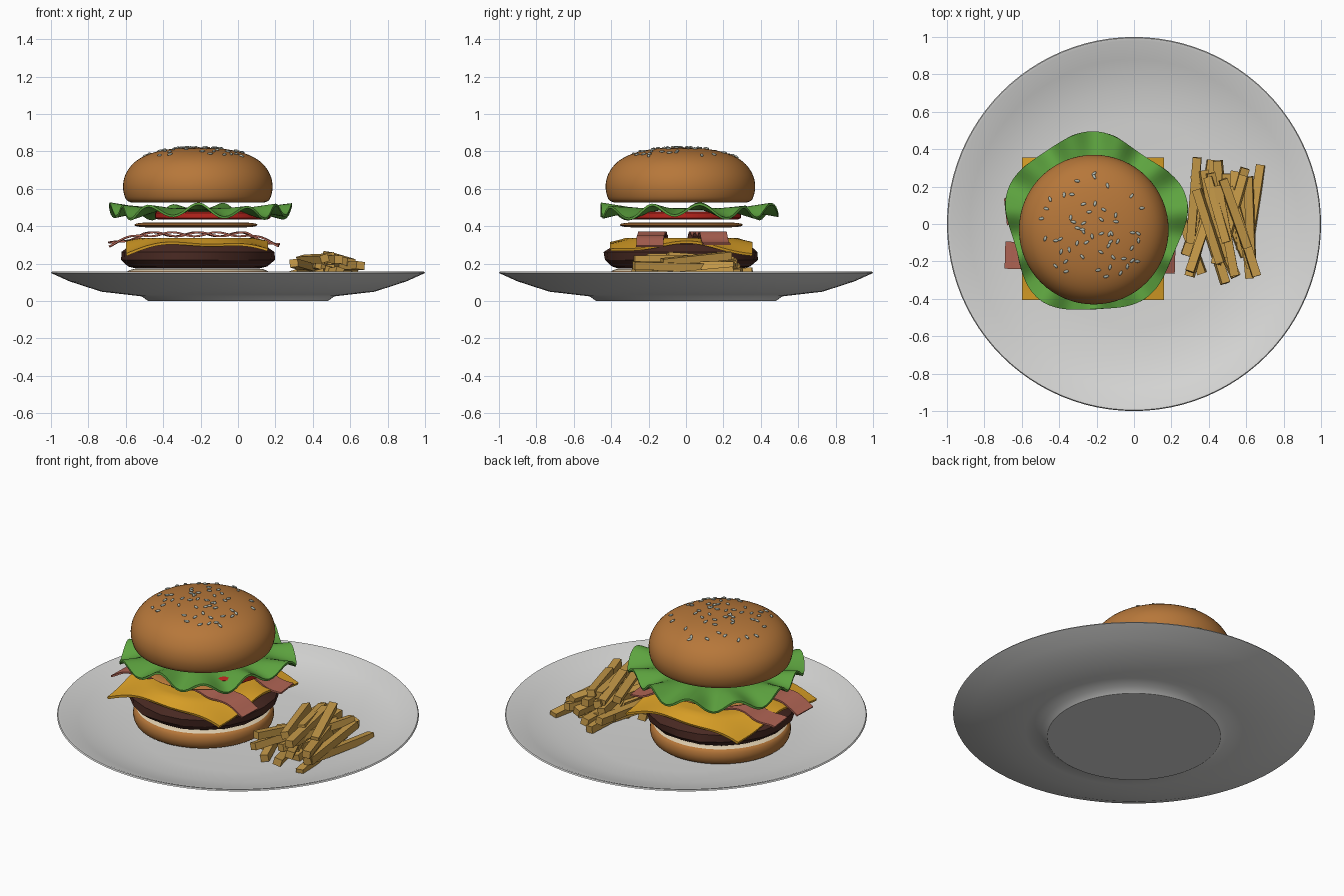
import bpy, bmesh, math, random
from mathutils import Matrix, Vector

random.seed(4)
cube = bpy.data.objects.get("Cube")
if cube:
    bpy.data.objects.remove(cube, do_unlink=True)


def material(name, r, g, b):
    m = bpy.data.materials.new(name)
    m.use_nodes = True
    m.diffuse_color = (r, g, b, 1)
    m.node_tree.nodes["Principled BSDF"].inputs["Base Color"].default_value = (r, g, b, 1)
    return m


CERAMIC = material("white_ceramic", .68, .68, .67)
CRUST = material("golden_crust", .47, .185, .042)
CRUMB = material("cream_crumb", .72, .6, .42)
MEAT = material("dark_meat", .065, .022, .016)
CHEESE = material("yellow_cheese", .72, .36, .02)
BACON = material("pink_bacon", .44, .13, .09)
TOMATO = material("red_tomato", .48, .018, .012)
LEAF = material("green_leaf", .11, .37, .05)
SEED = material("pale_seed", .45, .49, .43)
POTATO = material("fried_potato", .56, .32, .065)

CX, CY = -.215, -.025


def finish(name, bm, mats, loc=(0, 0, 0), angle=35):
    """Turn a bmesh into a named object; angle None keeps it flat."""
    bmesh.ops.recalc_face_normals(bm, faces=bm.faces)
    mesh = bpy.data.meshes.new(name)
    bm.to_mesh(mesh)
    bm.free()
    for m in mats:
        mesh.materials.append(m)
    ob = bpy.data.objects.new(name, mesh)
    ob.location = loc
    bpy.context.collection.objects.link(ob)
    if angle:
        bpy.ops.object.select_all(action='DESELECT')
        ob.select_set(True)
        bpy.context.view_layer.objects.active = ob
        bpy.ops.object.shade_smooth_by_angle(angle=math.radians(angle))
    return ob


def lathe(profile, sides, closed=False):
    """Revolve (radius, height) points around z."""
    bm = bmesh.new()
    rings = []
    for r, z in profile:
        rings.append([bm.verts.new((r * math.cos(math.tau * i / sides),
                                    r * math.sin(math.tau * i / sides), z)) for i in range(sides)])
    pairs = list(zip(rings, rings[1:]))
    if closed:
        pairs.append((rings[-1], rings[0]))
    for a, b in pairs:
        for i in range(sides):
            j = (i + 1) % sides
            bm.faces.new((a[i], a[j], b[j], b[i]))
    bmesh.ops.remove_doubles(bm, verts=bm.verts, dist=1e-5)
    return bm


def smoothed(points, steps=4):
    """Catmull-Rom interpolation of a profile."""
    pts = [Vector(p) for p in points]
    pts = [pts[0]] + pts + [pts[-1]]
    out = []
    for a, b, c, d in zip(pts, pts[1:], pts[2:], pts[3:]):
        for k in range(steps):
            t = k / steps
            out.append(.5 * (2 * b + (c - a) * t + (2 * a - 5 * b + 4 * c - d) * t * t
                             + (3 * b - a - 3 * c + d) * t ** 3))
    return out + [pts[-1]]


def thicken(bm, thickness):
    bmesh.ops.recalc_face_normals(bm, faces=bm.faces)
    bmesh.ops.solidify(bm, geom=bm.faces[:], thickness=thickness)


# plate with a stepped foot
plate = [(0, 0), (.48, 0), (.515, .025), (.6, .035), (.73, .05), (.9, .105), (1, .15),
         (.995, .157), (.98, .155), (.88, .115), (.72, .075), (.55, .06), (0, .058)]
finish("plate", lathe(plate, 96), [CERAMIC])

# bottom bun with a cream cut face
bun = smoothed([(.34, .06), (.375, .075), (.39, .115), (.38, .155), (.345, .172)])
bm = lathe([(0, .06)] + bun + [(0, .172)], 48)
for f in bm.faces:
    f.material_index = int(f.normal.z > .9 or f.calc_center_median().z > .1715)
finish("bottom_bun", bm, [CRUST, CRUMB], (CX, CY, 0))

# rough patty
bm = lathe([(0, .175), (.34, .175), (.38, .185), (.42, .22), (.42, .262), (.36, .305), (0, .315)], 20)
for v in bm.verts:
    if v.co.xy.length > .1:
        s = random.uniform(.965, 1.0)
        v.co.x *= s
        v.co.y *= s
finish("patty", bm, [MEAT], (CX, CY, 0), 25)

# draped cheese slice
bm = bmesh.new()
bmesh.ops.create_grid(bm, x_segments=28, y_segments=28, size=.38)
for v in bm.verts:
    r, a = v.co.xy.length, math.atan2(v.co.y, v.co.x)
    drop = max(0, r - .3)
    v.co.z = .338 - .3 * drop + .1 * drop * math.sin(6 * a + 1)
thicken(bm, .014)
finish("cheese_slice", bm, [CHEESE], (CX - .005, CY, 0))

# wavy bacon strips
for side, y, turn in (("front", -.18, -.03), ("back", .115, .11)):
    bm = bmesh.new()
    bmesh.ops.create_grid(bm, x_segments=48, y_segments=3, size=.5)
    for v in bm.verts:
        u = v.co.x
        v.co = (u * .91, v.co.y * .145,
                .362 + .011 * math.sin(u * 24 + y * 9) - .28 * max(0, abs(u) - .3))
    thicken(bm, .01)
    strip = finish(side + "_bacon_strip", bm, [BACON], (-.235, y, 0))
    strip.rotation_euler.z = turn

# fried onion ring
ring = [(.27 + .06 * math.cos(t * math.tau / 12), .407 + .0125 * math.sin(t * math.tau / 12))
        for t in range(12)]
finish("onion_ring", lathe(ring, 48, True), [CRUST], (CX - .01, CY, 0), 60)

# tomato slice
finish("tomato_slice", lathe([(0, .437), (.295, .437), (.31, .445), (.31, .472), (.295, .48), (0, .48)], 40),
       [TOMATO], (-.135, -.015, 0))

# ruffled lettuce leaf
bm = bmesh.new()
STEPS, ROWS = 132, 9
rows = []
for k in range(ROWS):
    t = k / (ROWS - 1)
    row = []
    for i in range(STEPS):
        a = math.tau * i / STEPS
        edge = .475 + .022 * math.cos(5 * a - math.radians(85)) + .012 * math.sin(3 * a + 1)
        r = .12 + (edge - .12) * t
        ruffle = max(0, (t - .45) / .55)
        z = .497 + ruffle * (.033 * math.sin(11 * a) + .01 * math.sin(4 * a + 2) - .012)
        row.append(bm.verts.new((r * math.cos(a), r * math.sin(a), z)))
    rows.append(row)
for a, b in zip(rows, rows[1:]):
    for i in range(STEPS):
        j = (i + 1) % STEPS
        bm.faces.new((a[i], b[i], b[j], a[j]))
thicken(bm, .012)
finish("lettuce", bm, [LEAF], (CX + .005, .005, 0), 50)

# domed top bun with a cream underside
dome = smoothed([(.355, .527), (.385, .545), (.4, .61), (.385, .68), (.335, .745), (.25, .79),
                 (.13, .815), (0, .822)])
bm = lathe([(0, .53), (.33, .53)] + dome, 64)
for f in bm.faces:
    f.material_index = int(f.calc_center_median().xy.length < .33 and f.calc_center_median().z < .54)
finish("top_bun", bm, [CRUST, CRUMB], (CX, CY - .005, 0))

# sesame seeds scattered over the dome
def dome_height(r):
    for a, b in zip(dome, dome[1:]):
        if b.x <= r <= a.x and a.y > .6:
            return a.y + (b.y - a.y) * (a.x - r) / (a.x - b.x)
    return dome[-1].y


bm = bmesh.new()
for n in range(56):
    a, r = random.uniform(0, math.tau), .3 * math.sqrt(random.uniform(.01, 1))
    slope = (dome_height(r + .01) - dome_height(max(0, r - .01))) / .02
    normal = Vector((-slope * math.cos(a), -slope * math.sin(a), 1))
    turn = normal.to_track_quat('Z', 'Y').to_matrix().to_4x4()
    spot = Matrix.Translation((r * math.cos(a), r * math.sin(a), dome_height(r) + .003))
    spin = Matrix.Rotation(random.uniform(0, math.tau), 4, 'Z')
    bmesh.ops.create_uvsphere(bm, u_segments=8, v_segments=5, radius=1,
                              matrix=spot @ turn @ spin @ Matrix.Diagonal((.016, .008, .006, 1)))
finish("sesame_seeds", bm, [SEED], (CX, CY - .005, 0), 60)

# pile of fries, laid in narrowing layers
for layer, (count, spread, z) in enumerate(((9, .17, .095), (8, .15, .14), (6, .11, .185), (4, .07, .225))):
    for n in range(count):
        u = 2 * n / (count - 1) - 1
        length = random.uniform(.36, .52)
        bm = bmesh.new()
        bmesh.ops.create_cube(bm, size=1)
        bmesh.ops.scale(bm, vec=(.046, length, .042), verts=bm.verts)
        fry = finish(f"fry_{layer + 1}_{n + 1}", bm, [POTATO],
                     (.47 + spread * u, random.uniform(-.13, .15) * (1 - .15 * layer), z), None)
        fry.rotation_euler = (random.uniform(-.1, .1), random.uniform(-.3, .3), random.uniform(-.42, .42))
